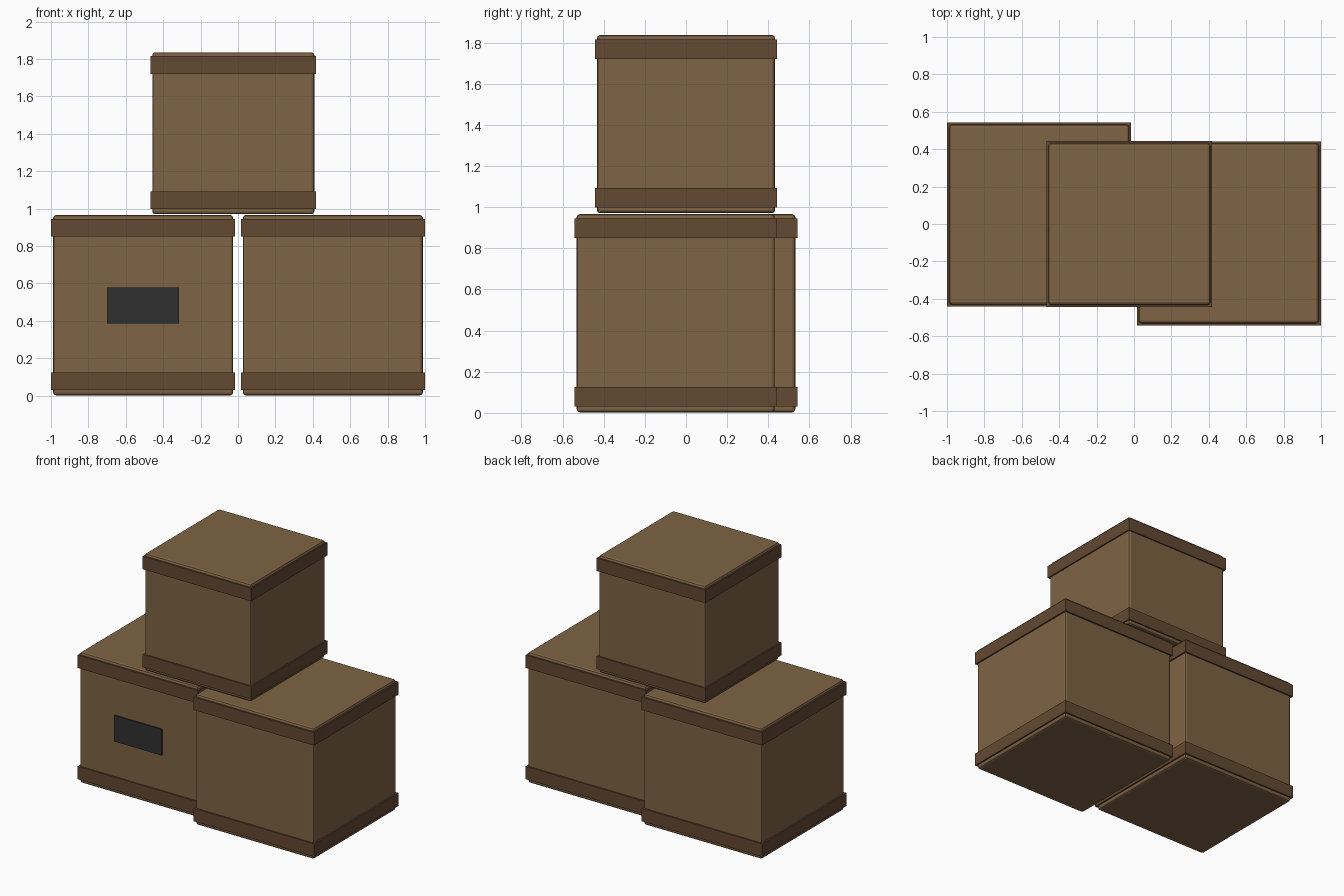
import bpy

if "Cube" in bpy.data.objects:
    bpy.data.objects.remove(bpy.data.objects["Cube"])


def material(name, rgb):
    m = bpy.data.materials.new(name)
    m.diffuse_color = (*rgb, 1)
    m.use_nodes = True
    m.node_tree.nodes["Principled BSDF"].inputs["Base Color"].default_value = m.diffuse_color
    return m


WOOD = material("box_brown", (0.21, 0.125, 0.058))
TRIM = material("band_brown", (0.125, 0.065, 0.032))
DARK = material("label_dark", (0.03, 0.03, 0.03))


def block(name, centre, size, mat, bevel=0):
    bpy.ops.mesh.primitive_cube_add(size=1, location=centre)
    ob = bpy.context.object
    ob.name = name
    ob.scale = size
    bpy.ops.object.transform_apply(location=False, rotation=False, scale=True)
    ob.data.materials.append(mat)
    if bevel:
        mod = ob.modifiers.new("soft_edges", 'BEVEL')
        mod.width = bevel
        mod.segments = 2
    return ob


def crate(name, x, y, z0, z1, width, band_width, bands):
    # Box body with slightly rounded edges
    block(name + "_body", (x, y, (z0 + z1) / 2), (width, width, z1 - z0), WOOD, 0.015)
    # Wrapped bands near the bottom and top
    for label, (b0, b1) in zip(("lower", "upper"), bands):
        block(f"{name}_{label}_band", (x, y, (b0 + b1) / 2),
              (band_width, band_width, b1 - b0), TRIM)


LOW_BANDS = ((0.03, 0.125), (0.85, 0.945))
crate("left_box", -0.507, 0.05, 0.002, 0.966, 0.962, 0.984, LOW_BANDS)
crate("right_box", 0.507, -0.05, 0.002, 0.966, 0.962, 0.984, LOW_BANDS)
crate("top_box", -0.025, 0.0, 0.971, 1.836, 0.866, 0.886,
      ((0.997, 1.092), (1.72, 1.815)))

# Label plate on the front of the left box
block("label_plate", (-0.508, 0.05 - 0.481, 0.483), (0.386, 0.02, 0.192), DARK)
